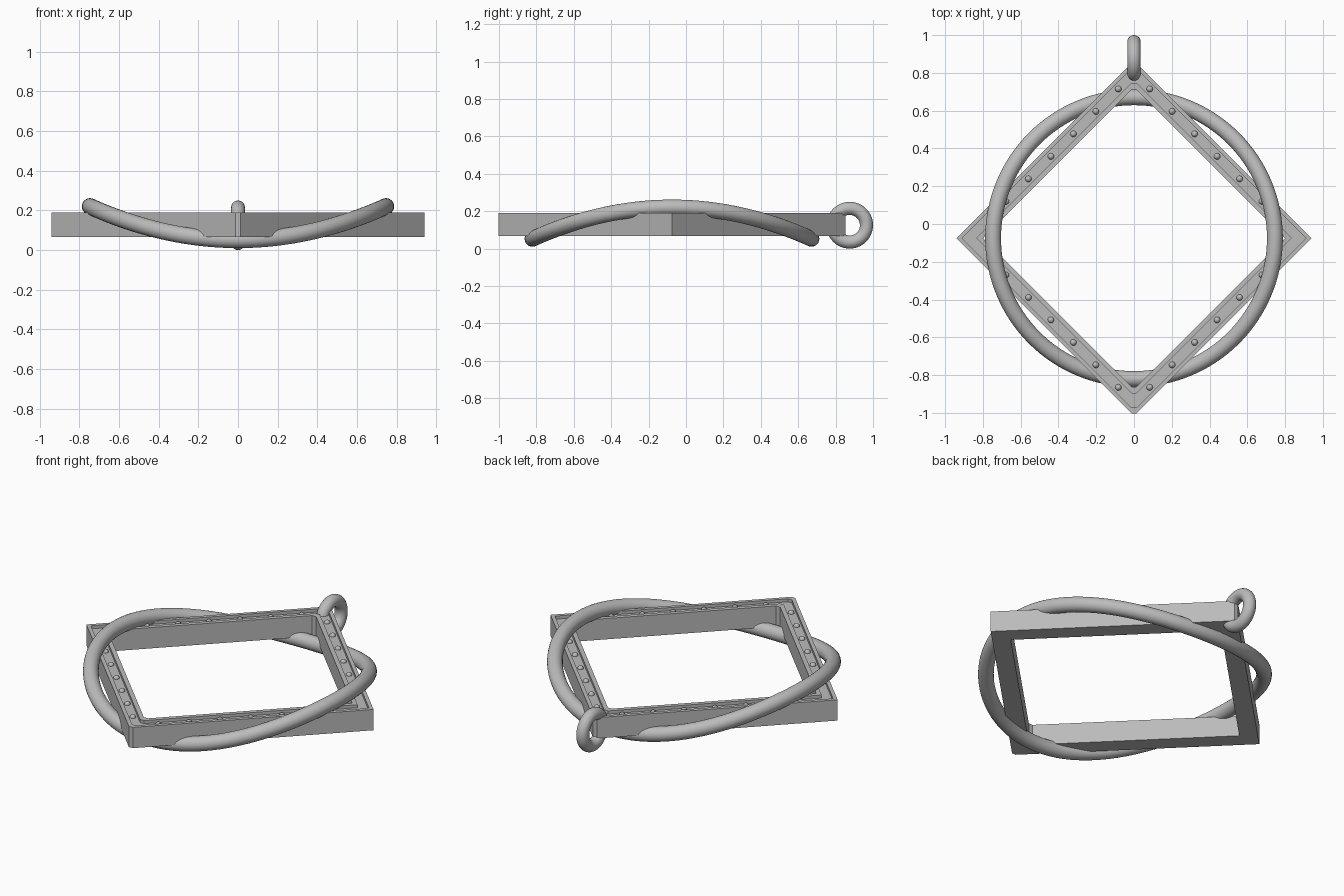
import bpy
import bmesh
from math import sin, cos, pi
from mathutils import Vector

CENTRE_Y = -0.075
cube = bpy.data.objects.get("Cube")
if cube:
    bpy.data.objects.remove(cube, do_unlink=True)

grey = bpy.data.materials.new("plain_grey")
grey.use_nodes = True
colour = (0.5, 0.5, 0.5, 1)
grey.diffuse_color = colour
grey.node_tree.nodes["Principled BSDF"].inputs["Base Color"].default_value = colour


def finish(name, bm, smooth, location):
    bmesh.ops.recalc_face_normals(bm, faces=bm.faces)
    for face in bm.faces:
        face.smooth = smooth
    mesh = bpy.data.meshes.new(name)
    bm.to_mesh(mesh)
    bm.free()
    mesh.materials.append(grey)
    obj = bpy.data.objects.new(name, mesh)
    obj.location = location
    bpy.context.collection.objects.link(obj)
    return obj


def bridge(bm, loops):
    """Join closed rows of vertices into a closed tube."""
    for a, b in zip(loops, loops[1:] + loops[:1]):
        n = len(a)
        for i in range(n):
            j = (i + 1) % n
            bm.faces.new((a[i], a[j], b[j], b[i]))


def tube(name, path, radius, axis, location, steps, sides):
    """Sweep a circle along a closed path, keeping one side towards axis."""
    bm = bmesh.new()
    loops = []
    for i in range(steps):
        t = 2 * pi * i / steps
        tangent = (path(t + 0.001) - path(t - 0.001)).normalized()
        out = tangent.cross(axis).normalized()
        up = out.cross(tangent)
        angles = [2 * pi * k / sides for k in range(sides)]
        loops.append([bm.verts.new(path(t) + radius * (out * cos(a) + up * sin(a)))
                      for a in angles])
    bridge(bm, loops)
    return finish(name, bm, True, location)


# Diamond frame: a channel section swept round a square with blunt front and back
CHAMFER = 0.013
section = [(0.94, 0.067), (0.94, 0.19), (0.91, 0.19), (0.91, 0.172),
           (0.835, 0.172), (0.835, 0.19), (0.80, 0.19), (0.80, 0.067)]
bm = bmesh.new()
rows = []
for d, z in section:
    c = CHAMFER
    outline = [(d, 0), (c, d - c), (-c, d - c), (-d, 0), (-c, c - d), (c, c - d)]
    rows.append([bm.verts.new((x, y, z)) for x, y in outline])
bridge(bm, rows)
finish("diamond_frame", bm, False, (0, CENTRE_Y, 0))

# Round studs along the channel on all four sides
bm = bmesh.new()
for sx in (-1, 1):
    for sy in (-1, 1):
        for i in range(6):
            x = 0.083 + 0.119 * i
            new = bmesh.ops.create_uvsphere(bm, u_segments=12, v_segments=8, radius=0.017)
            bmesh.ops.translate(bm, verts=new["verts"],
                                vec=(sx * x, sy * (0.873 - x), 0.172))
finish("frame_studs", bm, True, (0, CENTRE_Y, 0))

# Large saddle-shaped ring: high at the sides, low at front and back
tube("curved_ring",
     lambda t: Vector((0.746 * cos(t), 0.746 * sin(t), 0.136 + 0.084 * cos(2 * t))),
     0.042, Vector((0, 0, 1)), (0, CENTRE_Y, 0), 128, 24)

# Small upright hanging ring through the back corner
tube("hanging_ring",
     lambda t: Vector((0, 0.09 * cos(t), 0.09 * sin(t))),
     0.035, Vector((1, 0, 0)), (0, 0.875, 0.125), 48, 20)
